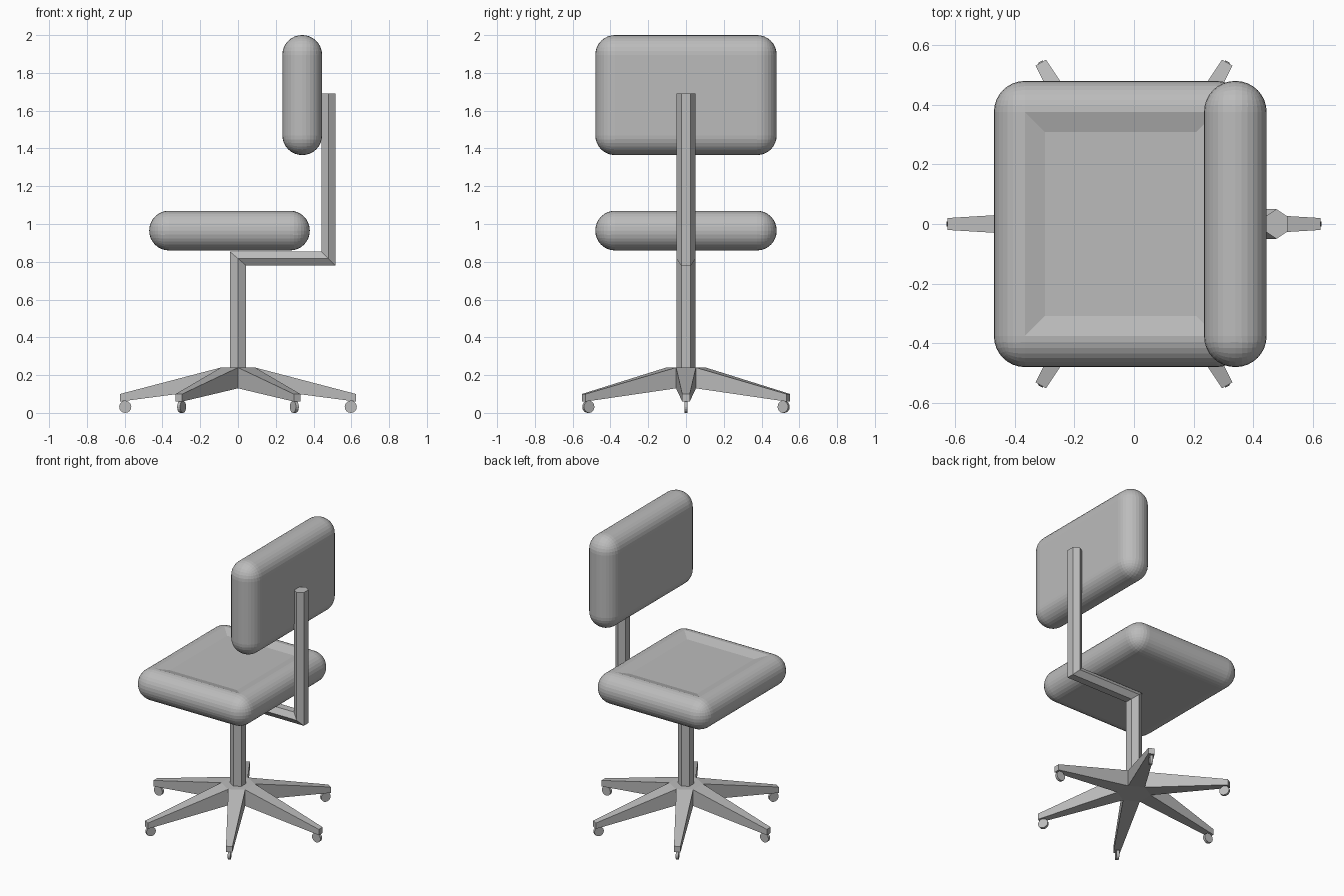
import bpy, bmesh, math
from mathutils import Matrix, Vector

if "Cube" in bpy.data.objects:
    bpy.data.objects.remove(bpy.data.objects["Cube"])

# One plain grey for the whole chair
grey = bpy.data.materials.new("plain grey")
grey.use_nodes = True
grey.diffuse_color = (0.5, 0.5, 0.5, 1)
grey.node_tree.nodes["Principled BSDF"].inputs["Base Color"].default_value = (0.5, 0.5, 0.5, 1)


def finish(bm, name):
    bmesh.ops.recalc_face_normals(bm, faces=bm.faces)
    mesh = bpy.data.meshes.new(name)
    bm.to_mesh(mesh)
    bm.free()
    mesh.materials.append(grey)
    obj = bpy.data.objects.new(name, mesh)
    bpy.context.collection.objects.link(obj)
    return obj


def cushion(name, low, high, dent=0):
    """Box with fully rounded edges and an optional sunken top panel."""
    low, high = Vector(low), Vector(high)
    bm = bmesh.new()
    bmesh.ops.create_cube(bm, size=1)
    bmesh.ops.scale(bm, vec=high - low, verts=bm.verts)
    bmesh.ops.translate(bm, vec=(low + high) / 2, verts=bm.verts)
    bmesh.ops.bevel(bm, geom=bm.edges[:], offset=0.104, segments=8,
                    profile=0.5, affect='EDGES')
    if dent:
        top = max(bm.faces, key=lambda f: f.calc_center_median().z + f.calc_area())
        bmesh.ops.recalc_face_normals(bm, faces=bm.faces)
        bmesh.ops.inset_region(bm, faces=[top], thickness=0.095, depth=-dent)
    return finish(bm, name)


def bridge(bm, a, b):
    n = len(a)
    for i in range(n):
        bm.faces.new((a[i], a[(i + 1) % n], b[(i + 1) % n], b[i]))


# Cushions
cushion("seat", (-0.47, -0.48, 0.86), (0.38, 0.48, 1.07), dent=0.02)
cushion("backrest", (0.235, -0.48, 1.365), (0.445, 0.48, 2.0))

# Bent hexagonal post: each ring is (centre x, centre z, half x, half z)
bm = bmesh.new()
rings = []
for x, z, hx, hz in [(0, 0.235, 0.043, 0), (0, 0.817, 0.043, -0.037),
                     (0.478, 0.817, 0.037, -0.037), (0.478, 1.69, 0.037, 0)]:
    ring = []
    for k in range(6):
        a = math.radians(30 + 60 * k)
        side = math.cos(a) / math.cos(math.radians(30))
        ring.append(bm.verts.new((x + hx * side, 0.05 * math.sin(a), z + hz * side)))
    rings.append(ring)
for a, b in zip(rings, rings[1:]):
    bridge(bm, a, b)
bm.faces.new(rings[0])
bm.faces.new(rings[-1])
finish(bm, "post")

# Six-legged star base: hexagonal hub with a tapered leg on each side
bm = bmesh.new()
hub = {}
for z in (0.24, 0.13):
    hub[z] = [bm.verts.new((0.105 * math.cos(a), 0.105 * math.sin(a), z))
              for a in (math.radians(60 * k - 30) for k in range(6))]
    bm.faces.new(hub[z])
for k in range(6):
    turn = Matrix.Rotation(math.radians(60 * k), 3, 'Z')
    j = (k + 1) % 6
    inner = [hub[0.13][k], hub[0.13][j], hub[0.24][j], hub[0.24][k]]
    outer = [bm.verts.new(turn @ Vector((0.625, y, z)))
             for y, z in ((-0.02, 0.06), (0.02, 0.06), (0.02, 0.1), (-0.02, 0.1))]
    bridge(bm, inner, outer)
    bm.faces.new(outer)
finish(bm, "star_base")

# Caster wheels under the leg tips
for k in range(6):
    bm = bmesh.new()
    place = (Matrix.Rotation(math.radians(60 * k), 4, 'Z')
             @ Matrix.Translation((0.597, 0, 0.032))
             @ Matrix.Rotation(math.radians(90), 4, 'X'))
    bmesh.ops.create_cone(bm, cap_ends=True, segments=16, radius1=0.032,
                          radius2=0.032, depth=0.018, matrix=place)
    finish(bm, f"caster_{k + 1}")
